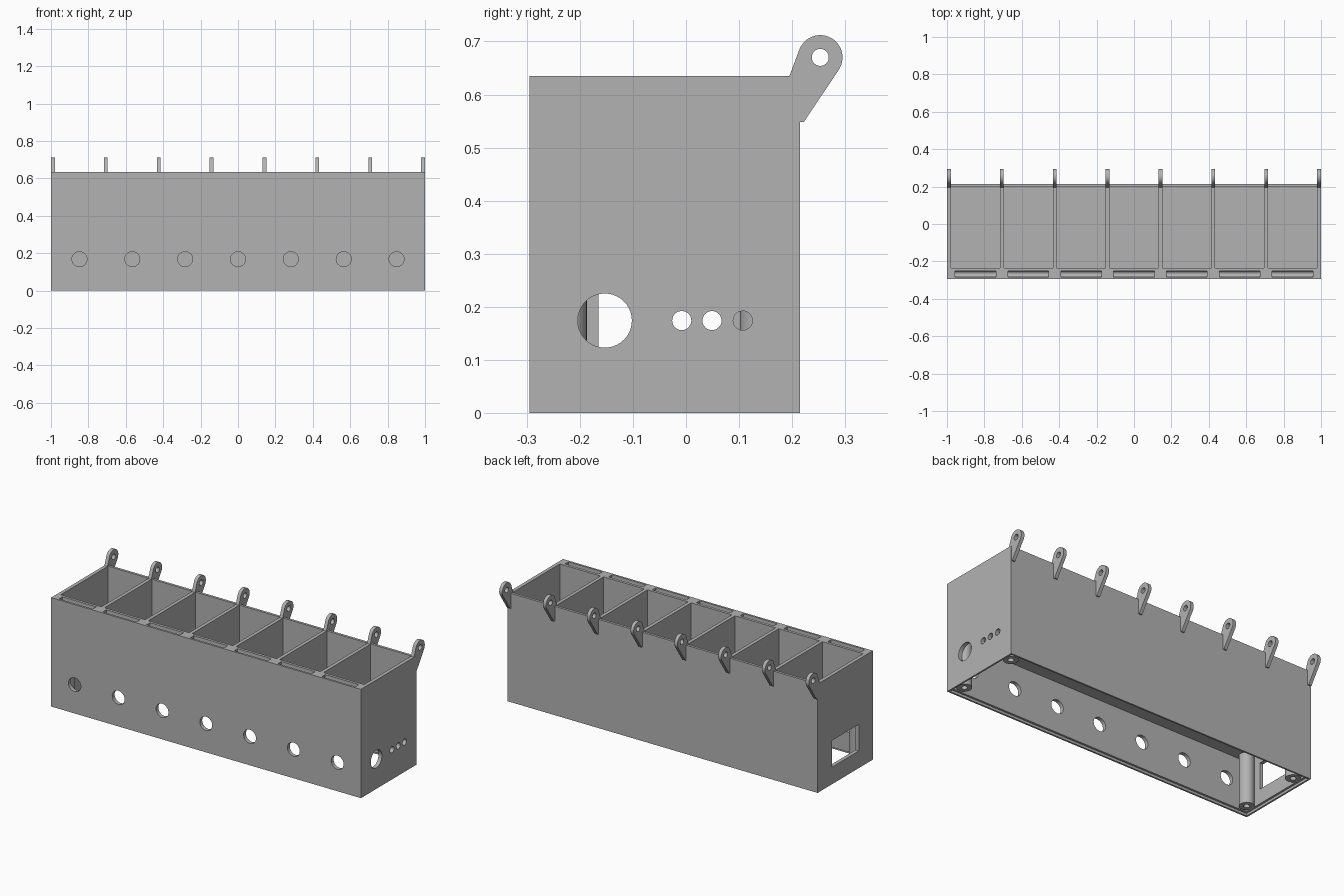
import bpy, bmesh, math

cube = bpy.data.objects.get("Cube")
if cube:
    bpy.data.objects.remove(cube, do_unlink=True)

grey = bpy.data.materials.new("plain_grey")
grey.use_nodes = True
COLOUR = (0.45, 0.45, 0.45, 1)
grey.diffuse_color = COLOUR
grey.node_tree.nodes["Principled BSDF"].inputs["Base Color"].default_value = COLOUR

# Main sizes
X, FRONT, BACK, TOP = 1.0, -0.295, 0.215, 0.635
BAYS, PITCH, WALL = 7, 0.2826, 0.022
CEILING, FLOOR, LIP = 0.31, 0.33, 0.014
bay_x = [(i - (BAYS - 1) / 2) * PITCH for i in range(BAYS)]


def rect(a0, a1, b0, b1):
    return [(a0, b0), (a1, b0), (a1, b1), (a0, b1)]


def arc(a, b, r, start=0, end=360, n=40):
    """Points on a circle; a full circle leaves out the repeated end."""
    last = n if end - start == 360 else n - 1
    angles = [math.radians(start + (end - start) * i / last) for i in range(n)]
    return [(a + r * math.cos(t), b + r * math.sin(t)) for t in angles]


def make(name, prisms):
    """Extrude each (profile, axis, low, high) and gather them in one object."""
    bm = bmesh.new()
    for profile, axis, low, high in prisms:
        place = {"x": lambda p, d: (d, p[0], p[1]),
                 "y": lambda p, d: (p[0], d, p[1]),
                 "z": lambda p, d: (p[0], p[1], d)}[axis]
        ends = [[bm.verts.new(place(p, d)) for p in profile] for d in (low, high)]
        bm.faces.new(ends[0])
        bm.faces.new(ends[1][::-1])
        n = len(profile)
        for i in range(n):
            j = (i + 1) % n
            bm.faces.new((ends[0][i], ends[1][i], ends[1][j], ends[0][j]))
    bmesh.ops.recalc_face_normals(bm, faces=bm.faces)
    mesh = bpy.data.meshes.new(name)
    bm.to_mesh(mesh)
    bm.free()
    mesh.materials.append(grey)
    ob = bpy.data.objects.new(name, mesh)
    bpy.context.collection.objects.link(ob)
    return ob


def select(ob):
    bpy.ops.object.select_all(action="DESELECT")
    ob.select_set(True)
    bpy.context.view_layer.objects.active = ob


def cut(ob, prisms):
    """Subtract prisms that do not overlap each other."""
    cutter = make("cutter", prisms)
    cutter.hide_render = True
    mod = ob.modifiers.new("cut", "BOOLEAN")
    mod.operation, mod.solver, mod.object = "DIFFERENCE", "EXACT", cutter
    select(ob)
    bpy.ops.object.modifier_apply(modifier=mod.name)
    bpy.data.objects.remove(cutter, do_unlink=True)


def smooth(ob):
    select(ob)
    bpy.ops.object.shade_smooth_by_angle(angle=math.radians(30))


# Long box with open bays above and a hollow base below
body = make("box_body", [(rect(-X, X, FRONT, BACK), "z", 0, TOP)])
cut(body, [(rect(x - 0.131, x + 0.131, -0.235, 0.2), "z", FLOOR, 1) for x in bay_x])
cut(body, [(rect(-X + WALL, X - WALL, FRONT + WALL, BACK - WALL), "z", -0.1, CEILING)])

# Recess around the bottom opening
edge = 0.01
cut(body, [(rect(-X + edge, X - edge, FRONT + edge, BACK - edge), "z", -0.1, LIP)])

# Rounded slots in the front rim
slot_profile = arc(-0.267, TOP - 0.015, 0.016, 180, 360, 16) + [(-0.251, 0.7), (-0.283, 0.7)]
cut(body, [(slot_profile, "x", x - 0.109, x + 0.109) for x in bay_x])

# Front round holes, right end holes and left end window
cut(body, [(arc(x, 0.168, 0.04), "y", -0.4, -0.25) for x in bay_x])
end_holes = [(-0.153, 0.051), (-0.008, 0.018), (0.049, 0.018), (0.107, 0.018)]
cut(body, [(arc(y, 0.174, r), "x", 0.96, 1.1) for y, r in end_holes])
cut(body, [(rect(-0.165, 0.082, 0.1, 0.255), "x", -1.1, -0.96)])
smooth(body)

# Screw posts in the base corners
for side, sx in (("right", -1), ("left", 1)):
    for end, y in (("front", -0.227), ("back", 0.142)):
        post = make(f"{end}_{side}_post",
                    [(arc(sx * 0.942, y, 0.04), "z", LIP, CEILING + 0.005)])
        cut(post, [(arc(sx * 0.942, y, 0.016), "z", -0.1, 0.15)])
        smooth(post)

# Hinge lugs along the back rim
lug_profile = (arc(0.253, 0.67, 0.042, -33, 159, 28)
               + [(0.195, TOP), (0.201, 0.6), (0.201, 0.548), (0.222, 0.548)])
for i in range(BAYS + 1):
    x = (i - BAYS / 2) * PITCH
    x = max(-X + 0.01, min(X - 0.01, x))
    lug = make(f"hinge_lug_{i + 1}", [(lug_profile, "x", x - 0.01, x + 0.01)])
    cut(lug, [(arc(0.253, 0.67, 0.016, n=24), "x", x - 0.1, x + 0.1)])
    smooth(lug)
